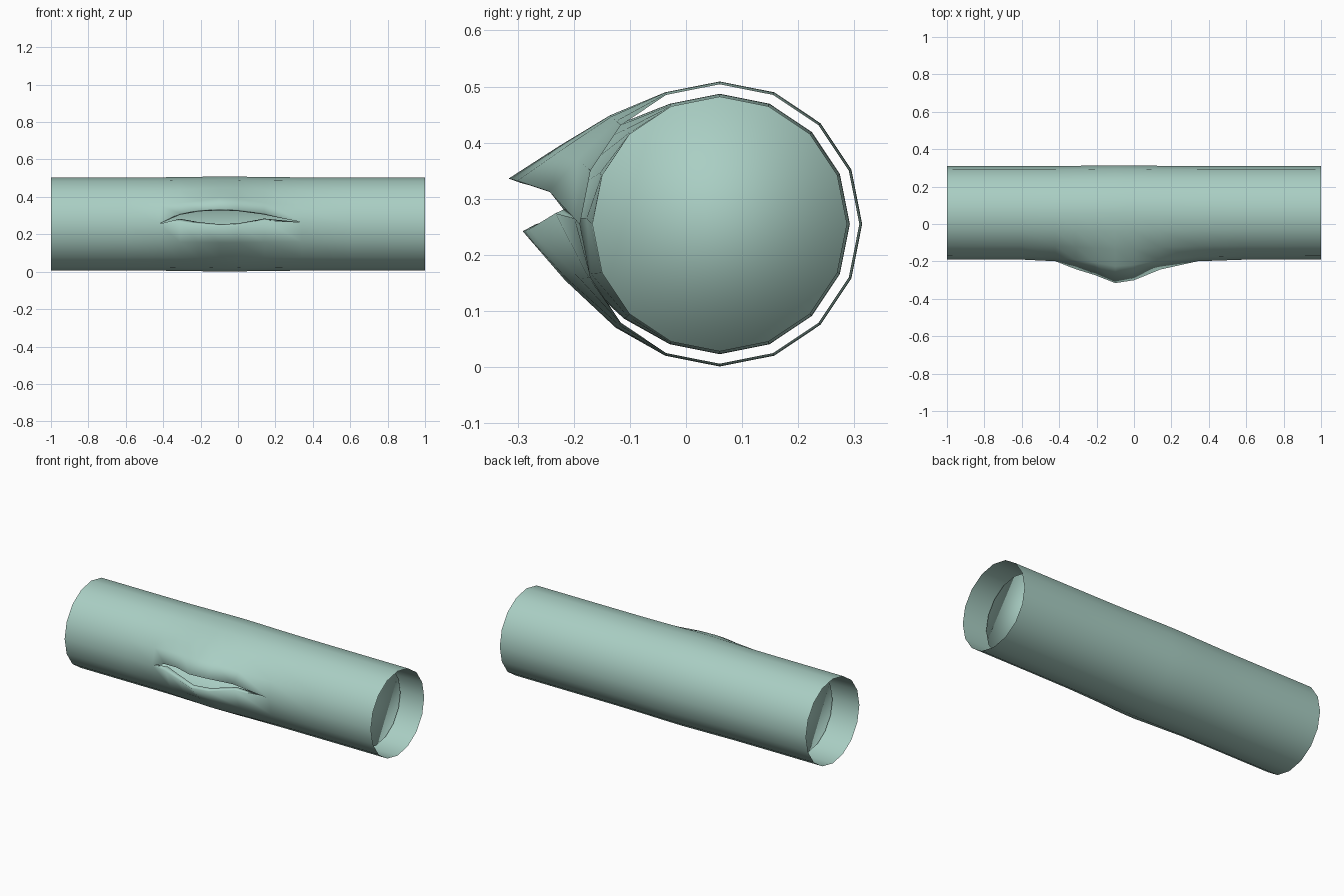
import bpy, bmesh, math

if "Cube" in bpy.data.objects:
    bpy.data.objects.remove(bpy.data.objects["Cube"])

CY, CZ = 0.06, 0.255      # pipe axis
N = 16                    # sides

# stations along the split: x, bulge weight, upper lip z, lower lip z, lower lip slope
SPLIT = [(-0.60, 0.01, 0.255, 0.255, 0), (-0.42, 0.08, 0.256, 0.256, 0),
         (-0.31, 0.42, 0.312, 0.264, 0.019), (-0.21, 0.66, 0.330, 0.251, 0.014),
         (-0.10, 1.00, 0.336, 0.242, 0.012), (0.00, 0.88, 0.332, 0.246, 0.012),
         (0.14, 0.43, 0.313, 0.274, 0.010), (0.34, 0.08, 0.265, 0.265, 0),
         (0.60, 0.01, 0.255, 0.255, 0)]

# how far each ring point moves at full bulge (y, z)
PUSH = {0: (-0.122, 0), 1: (-0.051, 0.042), 2: (-0.016, 0.014),
        14: (-0.006, -0.005), 15: (-0.041, -0.003), 16: (-0.097, 0)}


def ring(bm, x, r, w, zu, zl):
    """Open ring running from the upper lip round the back to the lower lip."""
    verts = []
    for k in range(N + 1):
        a = math.pi - 2 * math.pi * k / N
        rr = r + 0.005 * w
        # unsplit rings share one seam position so that they weld shut
        kk = 0 if (k == N and zu == zl) else k
        dy, dz = PUSH.get(kk, (0, 0))
        y = CY + rr * math.cos(a) + dy * w
        z = CZ + rr * math.sin(a) + dz * w
        if k == 0:
            z = zu
        elif k == N:
            z = zl
        verts.append(bm.verts.new((x, y, z)))
    return verts


def wall(bm, r, x0, x1, inset, flip):
    """One skin of the pipe, bulged and split at the front."""
    rows = [(x0, 0, CZ, CZ, 0)] + SPLIT + [(x1, 0, CZ, CZ, 0)]
    rings = []
    for x, w, zu, zl, slope in rows:
        if inset and zu != zl:
            zu, zl = zu - 0.008, zl + slope
        rings.append(ring(bm, x, r, w, zu, zl))
    for a, b in zip(rings, rings[1:]):
        for k in range(N):
            f = [a[k], a[k + 1], b[k + 1], b[k]]
            bm.faces.new(f[::-1] if flip else f)
    return rings


bm = bmesh.new()
outer = wall(bm, 0.249, -1.0, 1.0, False, True)
inner = wall(bm, 0.227, -0.84, 0.86, True, False)

# torn lips joining the outer and inner skins
for i in range(2, 8):
    for k in (0, N):
        f = [outer[i][k], outer[i + 1][k], inner[i + 1][k], inner[i][k]]
        bm.faces.new(f[::-1] if k == 0 else f)

# end plates closing the inner skin, set back from the pipe mouths
bm.faces.new(inner[0][:N][::-1])
bm.faces.new(inner[-1][:N])

# weld the seam where the pipe is not split
bmesh.ops.remove_doubles(bm, verts=bm.verts[:], dist=0.0005)
for f in bm.faces:
    f.smooth = True

me = bpy.data.meshes.new("burst_pipe")
bm.to_mesh(me)
bm.free()
pipe = bpy.data.objects.new("burst_pipe", me)
bpy.context.collection.objects.link(pipe)

# painted metal colour
mat = bpy.data.materials.new("pipe_green")
mat.diffuse_color = (0.40, 0.62, 0.55, 1)
mat.use_nodes = True
mat.node_tree.nodes["Principled BSDF"].inputs["Base Color"].default_value = mat.diffuse_color
me.materials.append(mat)
